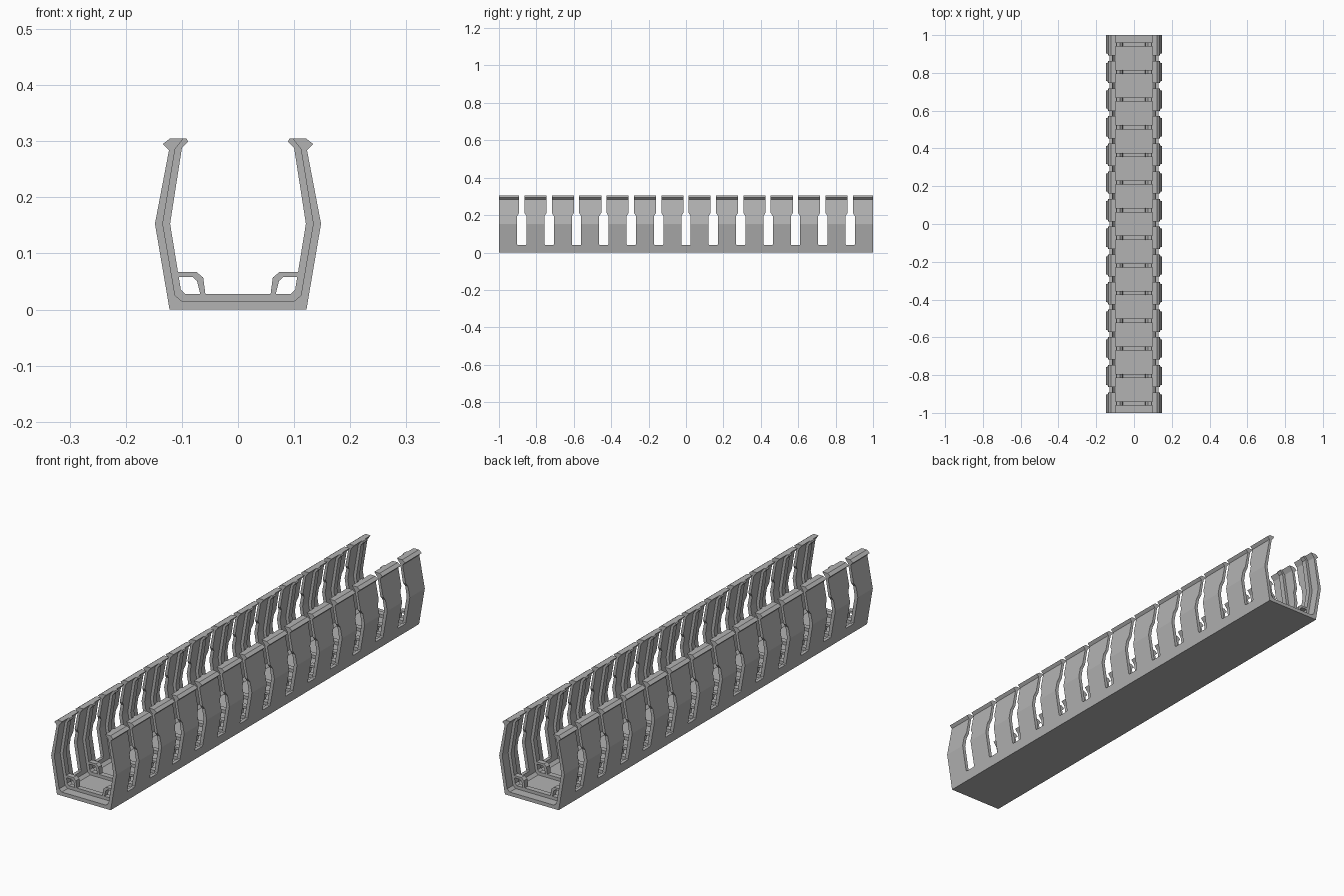
import bpy, bmesh

cube = bpy.data.objects.get("Cube")
if cube:
    bpy.data.objects.remove(cube, do_unlink=True)

grey = bpy.data.materials.new("light grey plastic")
grey.use_nodes = True
COLOUR = (0.45, 0.45, 0.45, 1)
grey.diffuse_color = COLOUR
grey.node_tree.nodes["Principled BSDF"].inputs["Base Color"].default_value = COLOUR

PITCH = 0.1463
SLOTS = [i * PITCH for i in range(-6, 7)]
RIBS = [(i + 0.5) * PITCH for i in range(-7, 7)]


def prism(name, sections, along="Y"):
    """Extrude outlines; each section is (points, start, end)."""
    bm = bmesh.new()
    for points, start, end in sections:
        def place(p, t):
            return (p[0], t, p[1]) if along == "Y" else (t, p[0], p[1])
        face = bm.faces.new([bm.verts.new(place(p, start)) for p in points])
        ext = bmesh.ops.extrude_face_region(bm, geom=[face])
        verts = [v for v in ext["geom"] if isinstance(v, bmesh.types.BMVert)]
        step = end - start
        bmesh.ops.translate(bm, verts=verts,
                            vec=(0, step, 0) if along == "Y" else (step, 0, 0))
    bmesh.ops.recalc_face_normals(bm, faces=bm.faces)
    mesh = bpy.data.meshes.new(name)
    bm.to_mesh(mesh)
    bm.free()
    mesh.materials.append(grey)
    obj = bpy.data.objects.new(name, mesh)
    bpy.context.collection.objects.link(obj)
    return obj


def mirrored(half):
    return half + [(-x, z) for x, z in reversed(half)]


# Channel: thin floor, bowed walls and outward lip
outer = [(0.122, 0), (0.148, 0.153), (0.123, 0.284), (0.134, 0.295), (0.121, 0.305)]
inner = [(0.097, 0.305), (0.112, 0.286), (0.134, 0.153), (0.112, 0.025), (0.1, 0.015)]
channel = prism("slotted_channel", [(mirrored(outer + inner), -1, 1)])

# Slots: wide window narrowing to a gap between the heads
side = [(0.022, 0.04), (0.025, 0.044), (0.025, 0.195), (0.014, 0.212), (0.014, 0.34)]
for sign, label in ((-1, "right"), (1, "left")):
    cuts = [([(y + c, z) for y, z in mirrored(side)], sign * 0.08, sign * 0.2)
            for c in SLOTS]
    cutter = prism(label + "_slot_cutter", cuts, "X")
    cutter.hide_render = True
    mod = channel.modifiers.new(label + "_slots", "BOOLEAN")
    mod.operation, mod.solver, mod.object = "DIFFERENCE", "EXACT", cutter
    bpy.context.view_layer.objects.active = channel
    bpy.ops.object.modifier_apply(modifier=mod.name)
    bpy.data.objects.remove(cutter, do_unlink=True)

# Ribs: stiffeners lining floor and fingers, ending in an inward hook
R = 0.011
rib_outer = [(0.1, 0.013), (0.113, 0.025), (0.135, 0.153), (0.113, 0.286), (0.1, 0.305)]
rib_inner = [(0.092, 0.305), (0.089, 0.299), (0.1, 0.288), (0.121, 0.153),
             (0.102, 0.036), (0.094, 0.028)]
rib = mirrored(rib_outer + rib_inner)
prism("stiffening_ribs", [(rib, y - R, y + R) for y in RIBS])

# Corner loops joining floor and walls
loop = [(0.058, 0.027), (0.062, 0.057), (0.074, 0.067), (0.108, 0.067),
        (0.106, 0.058), (0.081, 0.058), (0.073, 0.051), (0.067, 0.027)]
for sign, label in ((-1, "right"), (1, "left")):
    points = [(sign * x, z) for x, z in loop]
    prism(label + "_corner_loops", [(points, y - R, y + R) for y in RIBS])
